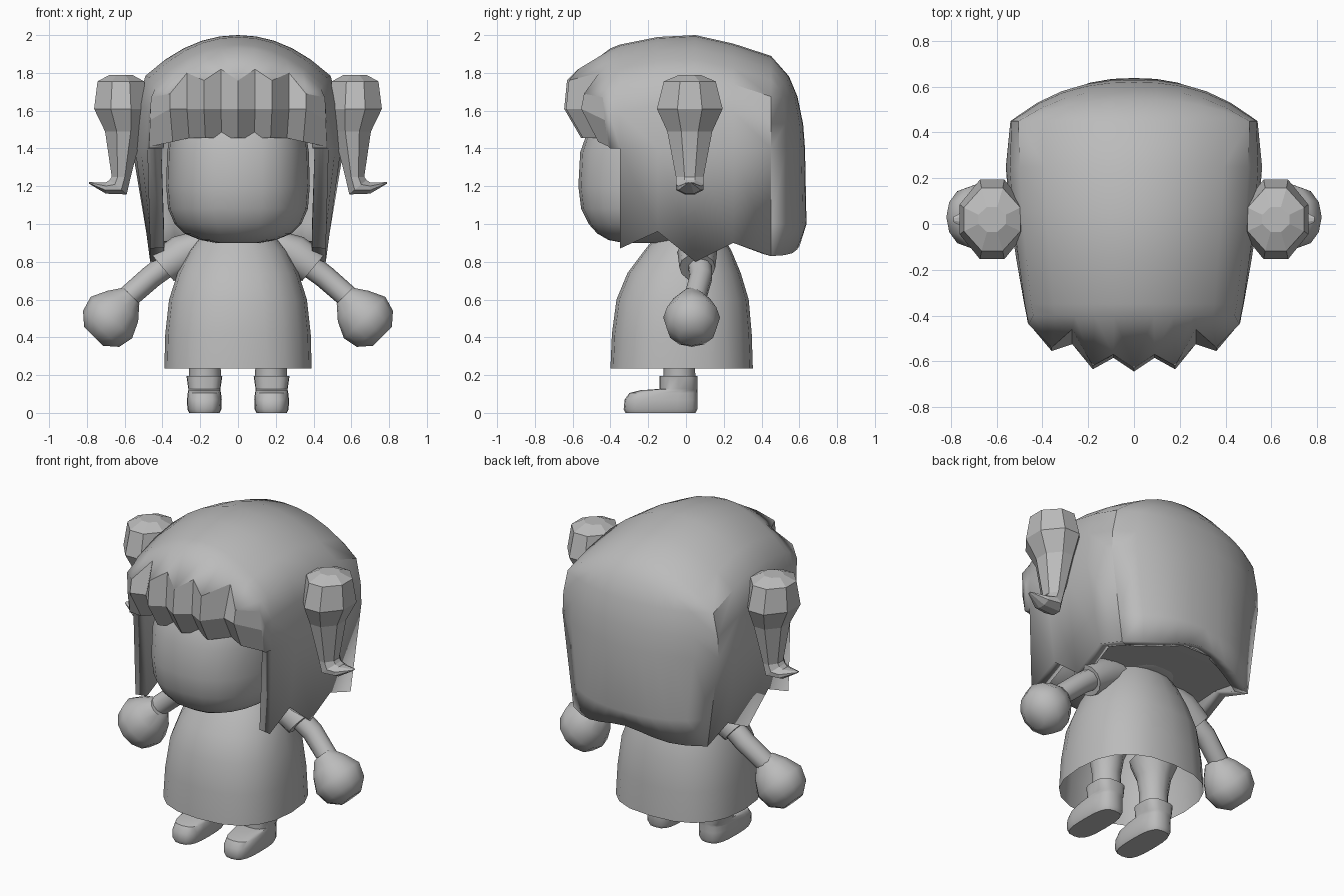
import bpy, bmesh, math
from mathutils import Vector

if "Cube" in bpy.data.objects:
    bpy.data.objects.remove(bpy.data.objects["Cube"])

GREY = bpy.data.materials.new("plain_grey")
GREY.diffuse_color = (0.5, 0.5, 0.5, 1)
GREY.use_nodes = True
GREY.node_tree.nodes["Principled BSDF"].inputs["Base Color"].default_value = GREY.diffuse_color


def finish(name, bm, angle=None, mirror=False, thick=0):
    """Turn a bmesh into a named object, optionally mirrored, thickened and smoothed."""
    bmesh.ops.remove_doubles(bm, verts=bm.verts, dist=0.0005)
    bmesh.ops.recalc_face_normals(bm, faces=bm.faces)
    me = bpy.data.meshes.new(name)
    bm.to_mesh(me)
    bm.free()
    me.materials.append(GREY)
    ob = bpy.data.objects.new(name, me)
    bpy.context.collection.objects.link(ob)
    if mirror:
        m = ob.modifiers.new("mirror", 'MIRROR')
        m.use_clip = True
    if thick:
        s = ob.modifiers.new("thickness", 'SOLIDIFY')
        s.thickness = thick
        s.offset = -1
    if angle:
        bpy.ops.object.select_all(action='DESELECT')
        ob.select_set(True)
        bpy.context.view_layer.objects.active = ob
        bpy.ops.object.shade_smooth_by_angle(angle=math.radians(angle))
    return ob


def ring(c, a, b, tilt=0, n=16, power=2.0, start=0):
    """Superellipse ring: half-size a along a tilted xz axis, b along y."""
    t = math.radians(tilt)
    u = Vector((math.cos(t), 0, math.sin(t)))
    e = 2 / power
    pts = []
    for i in range(n):
        w = 2 * math.pi * i / n + start
        cs, sn = math.cos(w), math.sin(w)
        pts.append(Vector(c) + u * a * math.copysign(abs(cs) ** e, cs)
                   + Vector((0, b * math.copysign(abs(sn) ** e, sn), 0)))
    return pts


def loft(bm, rings, first=True, last=True):
    vs = [[bm.verts.new(p) for p in r] for r in rings]
    n = len(vs[0])
    for p, q in zip(vs, vs[1:]):
        for i in range(n):
            bm.faces.new((p[i], p[(i + 1) % n], q[(i + 1) % n], q[i]))
    if first:
        bm.faces.new(vs[0])
    if last:
        bm.faces.new(vs[-1])


def grid(bm, rows):
    """Quad sheet through rows of points, skipping collapsed faces."""
    for p, q in zip(rows, rows[1:]):
        for i in range(len(p) - 1):
            pts = []
            for v in (p[i], p[i + 1], q[i + 1], q[i]):
                v = Vector(v)
                if all((v - w).length > 0.001 for w in pts):
                    pts.append(v)
            if len(pts) > 2:
                bm.faces.new([bm.verts.new(v) for v in pts])


# Head
bm = bmesh.new()
loft(bm, [ring((0, -0.06, z), a, b, n=24, power=2.5) for z, a, b in
          [(0.90, 0.12, 0.27), (0.915, 0.20, 0.35), (0.95, 0.285, 0.41), (1.0, 0.335, 0.455),
           (1.08, 0.37, 0.495), (1.2, 0.38, 0.51), (1.38, 0.375, 0.50), (1.55, 0.35, 0.44),
           (1.7, 0.25, 0.3)]])
finish("head", bm, 40)

# Hair: arched dome, pointed side panels, bulging back
XS = [0, 0.09, 0.18, 0.27, 0.36, 0.46]
# station y, crown height, half width, half width at ear height, bottom of the side panel
STATIONS = [(-0.40, 1.93, 0.475, 0.47, None), (-0.35, 1.95, 0.485, 0.48, 0.87),
            (-0.15, 1.99, 0.505, 0.515, 0.96), (0.05, 2.0, 0.525, 0.545, 0.80),
            (0.25, 1.955, 0.535, 0.56, 0.90), (0.45, 1.89, 0.54, 0.54, 0.83)]


def arch(y, top, w, ear):
    """Half cross-section from the crown down to ear height."""
    pts = [(x / 0.46 * (w - 0.035), y, top - 0.215 * (x / 0.46) ** 2.1) for x in XS]
    return pts + [((w + ear) / 2 - 0.005, y, top - 0.36), (ear, y, 1.4)]


bm = bmesh.new()
rim_yz = [(-0.63, 1.76), (-0.57, 1.82), (-0.62, 1.76), (-0.46, 1.80), (-0.54, 1.69), (-0.44, 1.67)]
rim = [(x, y, z) for x, (y, z) in zip(XS, rim_yz)]
corner = (0.465, -0.41, 1.41)
grid(bm, [rim + [(0.465, -0.43, 1.55), corner]] + [arch(*s[:4]) for s in STATIONS])
panels = STATIONS[1:]
grid(bm, [[(ear, y, 1.4) for y, t, w, ear, b in panels],
          [(0.465, y, b) for y, t, w, ear, b in panels]])

# Back of the hair
y, top, w, ear, low = STATIONS[-1]
bottoms = [0.895, 0.885, 0.865, 0.845, 0.835, low]
edge = arch(y, top, w, ear)
rows = [[] for _ in range(7)]
for (x, _, z0), zb in zip(edge[:6], bottoms):
    f = x / edge[5][0]
    for r, (z, half, bulge) in enumerate([(z0, edge[5][0], 0),
                                          ((z0 + edge[5][2]) / 2, edge[5][0], 0.095),
                                          (edge[5][2], edge[5][0], 0.14),
                                          (edge[6][2], edge[6][0], 0.17),
                                          (1.4, ear, 0.18), (1.0, 0.485, 0.188),
                                          (zb, 0.465, 0.155)]):
        rows[r].append((f * half, y + bulge * (1 - f ** 2.4), z))
k = (1.4 - 1.0) / (1.4 - low)
rows[5][-1] = (ear + (0.465 - ear) * k, y, 1.0)
grid(bm, rows)
finish("hair", bm, 37, mirror=True, thick=0.075)

# Underside closing the hair behind the neck
bm = bmesh.new()
grid(bm, [[(0, y, z), (x * 0.6, y, z), (x, y, z)] for x, y, z in
          [(0.45, 0.0, 0.91), (0.45, 0.25, 0.91), (0.44, 0.43, 0.895), (0.27, 0.55, 0.895)]])
finish("hair_underside", bm, 40, mirror=True)

# Pleated fringe
bm = bmesh.new()
mid = [(x, y - 0.015, 1.61) for x, y, z in rim[:-1]] + [(0.465, -0.43, 1.55)]
low = [(x * 0.96, y + 0.075, 1.455) for x, y, z in rim[:-1]] + [corner]
for row in (mid, low):
    row[3] = (row[3][0], row[3][1] - 0.05, row[3][2])
low[4] = (low[4][0], low[4][1], 1.435)
grid(bm, [rim, mid, low])
finish("fringe", bm, mirror=True, thick=0.05)

# Dress, open at the hem
bm = bmesh.new()
loft(bm, [ring((0, y, z), a, b, n=20, power=p) for z, a, b, y, p in
          [(0.235, 0.39, 0.377, -0.023, 2.5), (0.42, 0.385, 0.37, -0.022, 2.4),
           (0.6, 0.365, 0.35, -0.018, 2.3), (0.74, 0.32, 0.30, -0.01, 2.2),
           (0.86, 0.26, 0.23, 0.01, 2.1), (0.96, 0.18, 0.16, 0.02, 2)]],
     first=False)
finish("dress", bm, 40)

for side, s in (("left", 1), ("right", -1)):
    def half(rings):
        return [[Vector((p.x * s, p.y, p.z)) for p in r] for r in rings]

    # Pigtail with a flicked tip
    bm = bmesh.new()
    loft(bm, half([ring((x, 0.02, z), a, b, t, n=8, power=1.8, start=math.pi / 8)
                   for x, z, a, b, t in
                   [(0.62, 1.79, 0.065, 0.06, 0), (0.62, 1.755, 0.135, 0.15, 0),
                    (0.62, 1.61, 0.155, 0.19, 0), (0.605, 1.49, 0.108, 0.13, 0),
                    (0.618, 1.25, 0.055, 0.08, 0), (0.635, 1.195, 0.065, 0.08, 40),
                    (0.70, 1.19, 0.032, 0.065, 90), (0.79, 1.218, 0.004, 0.012, 90)]]))
    finish(side + "_pigtail", bm)

    # Sleeve
    bm = bmesh.new()
    loft(bm, half([ring((x, 0.06, z), r, r, 50, n=12) for x, z, r in
                   [(0.18, 0.89, 0.09), (0.28, 0.85, 0.105), (0.40, 0.77, 0.095)]]))
    finish(side + "_sleeve", bm, 40)

    # Arm
    bm = bmesh.new()
    loft(bm, half([ring((x, y, z), r, r, 48, n=10) for x, y, z, r in
                   [(0.34, 0.07, 0.81, 0.065), (0.46, 0.08, 0.72, 0.062),
                    (0.62, 0.04, 0.58, 0.06)]]))
    finish(side + "_arm", bm, 50)

    # Mitten-like hand
    bm = bmesh.new()
    loft(bm, half([ring((x, 0.03, z), r, r * 0.97, 45, n=12) for x, z, r in
                   [(0.565, 0.62, 0.06), (0.61, 0.565, 0.115), (0.67, 0.505, 0.155),
                    (0.725, 0.445, 0.135), (0.765, 0.405, 0.07)]]))
    finish(side + "_hand", bm, 50)

    # Leg
    bm = bmesh.new()
    loft(bm, half([ring((0.175, -0.035, z), r, r, n=12) for z, r in
                   [(0.15, 0.085), (0.27, 0.083), (0.38, 0.10), (0.48, 0.14)]]))
    finish(side + "_leg", bm, 40)

    # Boot with a low toe and upright cuff
    bm = bmesh.new()
    loft(bm, half([ring((0.178, (f + k) / 2, z), a, (k - f) / 2, n=20, power=3) for z, f, k, a in
                   [(0, -0.32, 0.05, 0.08), (0.02, -0.33, 0.06, 0.09), (0.07, -0.325, 0.06, 0.092),
                    (0.105, -0.30, 0.06, 0.088), (0.12, -0.24, 0.06, 0.085),
                    (0.127, -0.14, 0.06, 0.085), (0.195, -0.14, 0.06, 0.095)]]))
    finish(side + "_boot", bm, 40)
